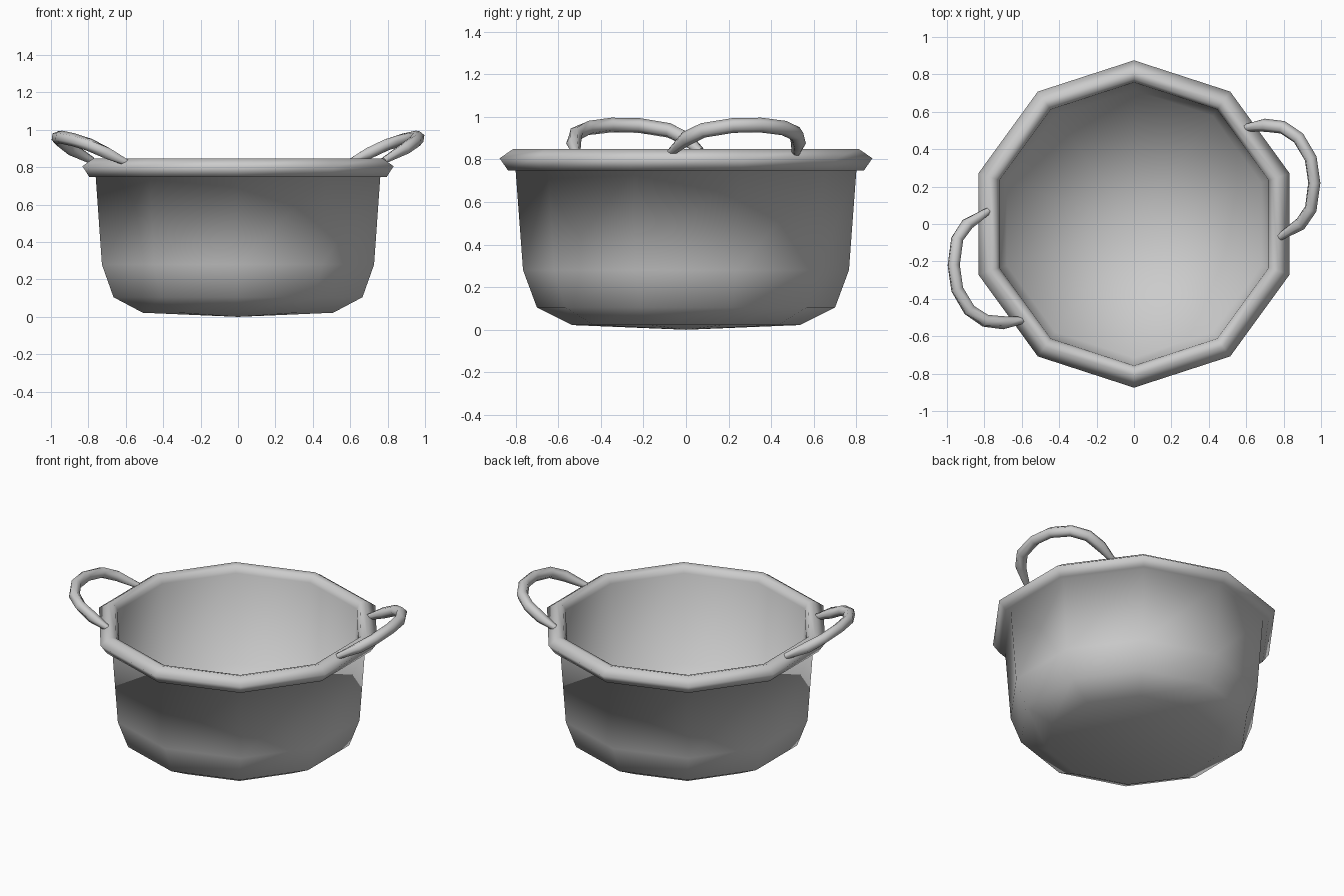
import bpy
import bmesh
from math import cos, sin, pi, radians
from mathutils import Vector

default_cube = bpy.data.objects.get("Cube")
if default_cube:
    bpy.data.objects.remove(default_cube)

SIDES = 10

metal = bpy.data.materials.new("grey_metal")
metal.use_nodes = True
metal.diffuse_color = (0.6, 0.6, 0.6, 1)
metal.node_tree.nodes["Principled BSDF"].inputs["Base Color"].default_value = (0.6, 0.6, 0.6, 1)


def finish(name, bm, angle):
    bmesh.ops.recalc_face_normals(bm, faces=bm.faces)
    mesh = bpy.data.meshes.new(name)
    bm.to_mesh(mesh)
    bm.free()
    mesh.materials.append(metal)
    obj = bpy.data.objects.new(name, mesh)
    bpy.context.collection.objects.link(obj)
    bpy.ops.object.select_all(action="DESELECT")
    obj.select_set(True)
    bpy.context.view_layer.objects.active = obj
    bpy.ops.object.shade_smooth_by_angle(angle=radians(angle))


def lathe(name, profile, angle):
    """Spin a (radius, height) profile into a ten-sided form with a corner at the back."""
    bm = bmesh.new()
    rings = []
    for r, z in profile:
        if r == 0:
            rings.append([bm.verts.new((0, 0, z))] * SIDES)
        else:
            turns = [pi / 2 + 2 * pi * i / SIDES for i in range(SIDES)]
            rings.append([bm.verts.new((r * cos(a), r * sin(a), z)) for a in turns])
    for low, high in zip(rings, rings[1:]):
        for i in range(SIDES):
            j = (i + 1) % SIDES
            corners = dict.fromkeys((low[i], low[j], high[j], high[i]))
            bm.faces.new(list(corners))
    finish(name, bm, angle)


def tube(name, path, radius, end_scale, sides=6):
    """Sweep a round section along a path, narrowing at both ends."""
    bm = bmesh.new()
    points = [Vector(p) for p in path]
    last = len(points) - 1
    rings = []
    for k, p in enumerate(points):
        tangent = (points[min(k + 1, last)] - points[max(k - 1, 0)]).normalized()
        across = tangent.cross(Vector((-0.4, 0, 1))).normalized()
        up = across.cross(tangent)
        r = radius * (end_scale if k in (0, last) else 1)
        rings.append([bm.verts.new(p + r * (cos(a) * across + sin(a) * up))
                      for a in (2 * pi * i / sides for i in range(sides))])
    for a, b in zip(rings, rings[1:]):
        for i in range(sides):
            j = (i + 1) % sides
            bm.faces.new((a[i], a[j], b[j], b[i]))
    bm.faces.new(rings[0])
    bm.faces.new(rings[-1])
    finish(name, bm, 80)


# One continuous skin: outer wall, rolled rim, then the hollow inside
outer = [(0, 0), (0.535, 0.022), (0.7, 0.105), (0.765, 0.28), (0.8, 0.75)]
rim = [(0.835, 0.747), (0.875, 0.805), (0.812, 0.848), (0.775, 0.838), (0.757, 0.8)]
hollow = [(0.715, 0.22), (0, 0.05)]
lathe("pot_body", outer + rim + hollow, 150)

# Two loop handles, each the half-turn copy of the other
loop = [(0.597, 0.515, 0.825), (0.7, 0.528, 0.875), (0.795, 0.517, 0.92),
        (0.88, 0.46, 0.947), (0.945, 0.35, 0.961), (0.964, 0.22, 0.959),
        (0.945, 0.08, 0.936), (0.89, 0, 0.897), (0.78, -0.07, 0.835)]
for name, s in (("left_handle", 1), ("right_handle", -1)):
    tube(name, [(s * x, s * y, z) for x, y, z in loop], 0.035, 0.55)
